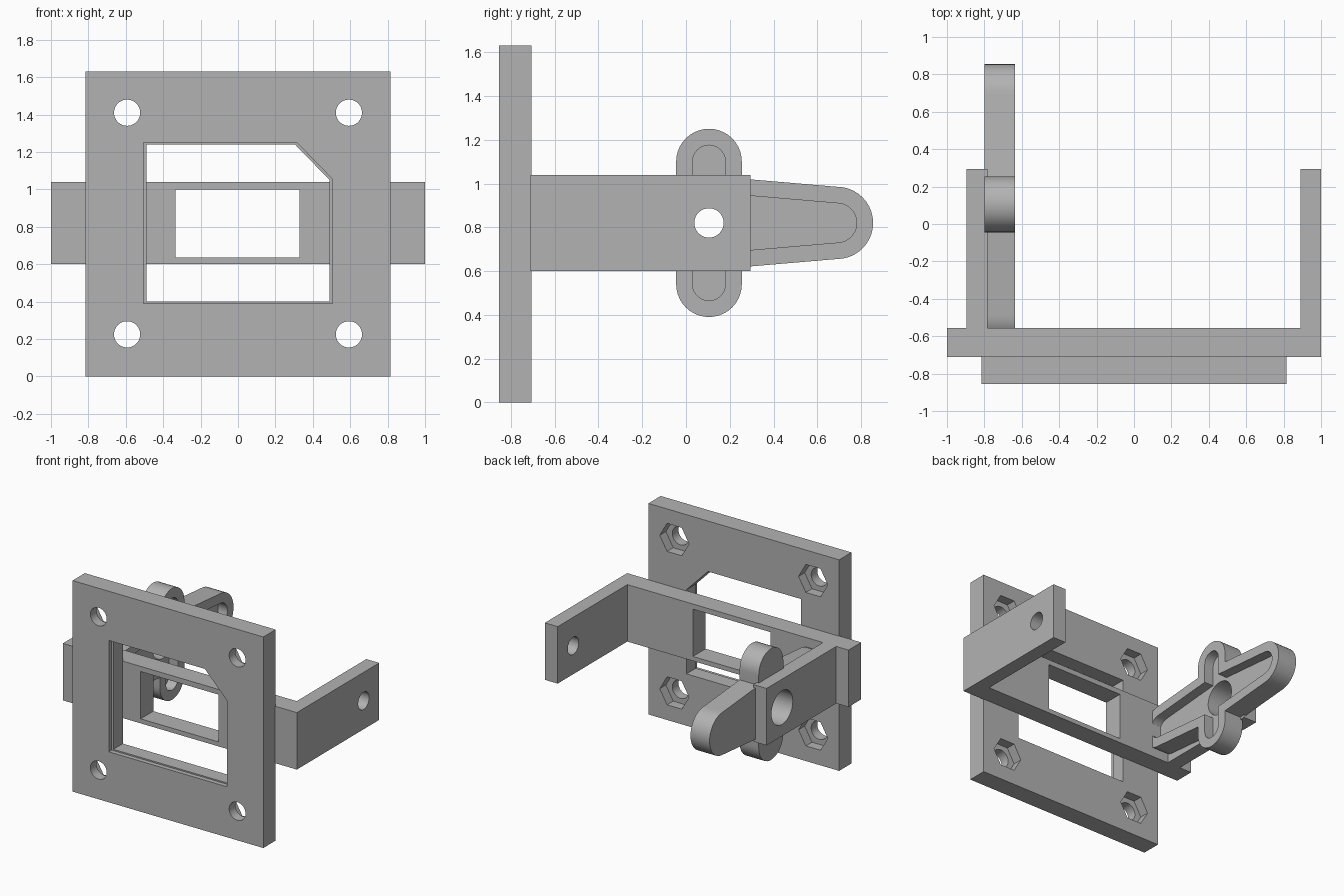
import bpy, bmesh, math
from mathutils import Vector

old = bpy.data.objects.get("Cube")
if old:
    bpy.data.objects.remove(old, do_unlink=True)

grey = bpy.data.materials.new("grey_plastic")
grey.use_nodes = True
colour = (0.45, 0.45, 0.45, 1)
grey.diffuse_color = colour
grey.node_tree.nodes["Principled BSDF"].inputs["Base Color"].default_value = colour

AXLE_Y, AXLE_Z = 0.105, 0.82


def prism(name, outline, axis, start, end):
    """Extrude a 2D outline along x (outline is y, z) or y (outline is x, z)."""
    bm = bmesh.new()

    def place(u, v, depth):
        return Vector((depth, u, v)) if axis == "x" else Vector((u, depth, v))

    base = bm.faces.new([bm.verts.new(place(u, v, start)) for u, v in outline])
    extruded = bmesh.ops.extrude_face_region(bm, geom=[base])["geom"]
    moved = [g for g in extruded if isinstance(g, bmesh.types.BMVert)]
    bmesh.ops.translate(bm, verts=moved, vec=place(0, 0, end - start))
    bmesh.ops.recalc_face_normals(bm, faces=bm.faces)
    mesh = bpy.data.meshes.new(name)
    bm.to_mesh(mesh)
    bm.free()
    mesh.materials.append(grey)
    obj = bpy.data.objects.new(name, mesh)
    bpy.context.collection.objects.link(obj)
    return obj


def rect(u0, u1, v0, v1):
    return [(u0, v0), (u1, v0), (u1, v1), (u0, v1)]


def ngon(u, v, radius, sides=40):
    return [(u + radius * math.cos(math.tau * i / sides),
             v + radius * math.sin(math.tau * i / sides)) for i in range(sides)]


def tapered_capsule(reach, tip, waist, upright=False, steps=20):
    """Rounded bar about the axle, waist half-width in the middle, tip radius at the ends."""
    points = []
    for side in (1, -1):
        for i in range(steps + 1):
            a = math.pi * (i / steps - 0.5)
            points.append((side * (reach + tip * math.cos(a)), side * tip * math.sin(a)))
        if waist != tip:
            points.append((0, side * waist))
    if upright:
        points = [(-v, u) for u, v in points]
    return [(AXLE_Y + u, AXLE_Z + v) for u, v in points]


def combine(obj, other, operation="DIFFERENCE"):
    mod = obj.modifiers.new("shape", "BOOLEAN")
    mod.operation = operation
    mod.solver = "EXACT"
    mod.object = other
    other.hide_render = True
    bpy.context.view_layer.update()
    bpy.context.view_layer.objects.active = obj
    bpy.ops.object.modifier_apply(modifier=mod.name)
    bpy.data.objects.remove(other, do_unlink=True)


def smooth(obj):
    bpy.ops.object.select_all(action="DESELECT")
    obj.select_set(True)
    bpy.context.view_layer.objects.active = obj
    bpy.ops.object.shade_smooth_by_angle(angle=math.radians(30))


def opening(x, low, high, cut_x, cut_z):
    return [(-x, low), (x, low), (x, cut_z), (cut_x, high), (-x, high)]


# Mounting plate with a stepped, corner-cut opening
plate = prism("mounting_plate", rect(-0.815, 0.815, 0, 1.63), "y", -0.855, -0.705)
combine(plate, prism("cutter", opening(0.49, 0.40, 1.24, 0.305, 1.05), "y", -1, -0.5))
combine(plate, prism("cutter", opening(0.505, 0.39, 1.25, 0.315, 1.055), "y", -1, -0.82))

# Screw holes with hexagonal nut pockets at the back
for x in (-0.593, 0.593):
    for z in (0.225, 1.41):
        combine(plate, prism("cutter", ngon(x, z, 0.07), "y", -1, -0.5))
        combine(plate, prism("cutter", ngon(x, z, 0.125, 6), "y", -0.78, -0.5))
smooth(plate)

# Crossbar with its window
bar = prism("crossbar", rect(-1, 1, 0.6, 1.04), "y", -0.71, -0.555)
combine(bar, prism("cutter", rect(-0.335, 0.33, 0.635, 1.0), "y", -1, 0))

# Side arms
left_arm = prism("left_arm", rect(-0.56, 0.295, 0.6, 1.04), "x", 0.89, 1.0)
combine(left_arm, prism("cutter", ngon(AXLE_Y, AXLE_Z, 0.067), "x", 0.5, 1.5))
smooth(left_arm)

right_arm = prism("right_arm", rect(-0.56, 0.295, 0.6, 1.04), "x", -0.895, -0.782)
combine(right_arm, prism("cutter", ngon(AXLE_Y, AXLE_Z, 0.13), "x", -1.5, -0.5))
smooth(right_arm)

# Cross-shaped socket on the inside of the right arm, recessed towards the middle
socket = prism("horn_socket", tapered_capsule(0.585, 0.165, 0.215), "x", -0.80, -0.637)
combine(socket, prism("lobes", tapered_capsule(0.28, 0.15, 0.15, True),
                      "x", -0.80, -0.637), "UNION")
combine(socket, prism("cutter", tapered_capsule(0.585, 0.09, 0.14), "x", -0.715, -0.5))
combine(socket, prism("cutter", tapered_capsule(0.28, 0.075, 0.075, True), "x", -0.715, -0.5))
combine(socket, prism("cutter", ngon(AXLE_Y, AXLE_Z, 0.13), "x", -1.5, -0.5))
smooth(socket)
